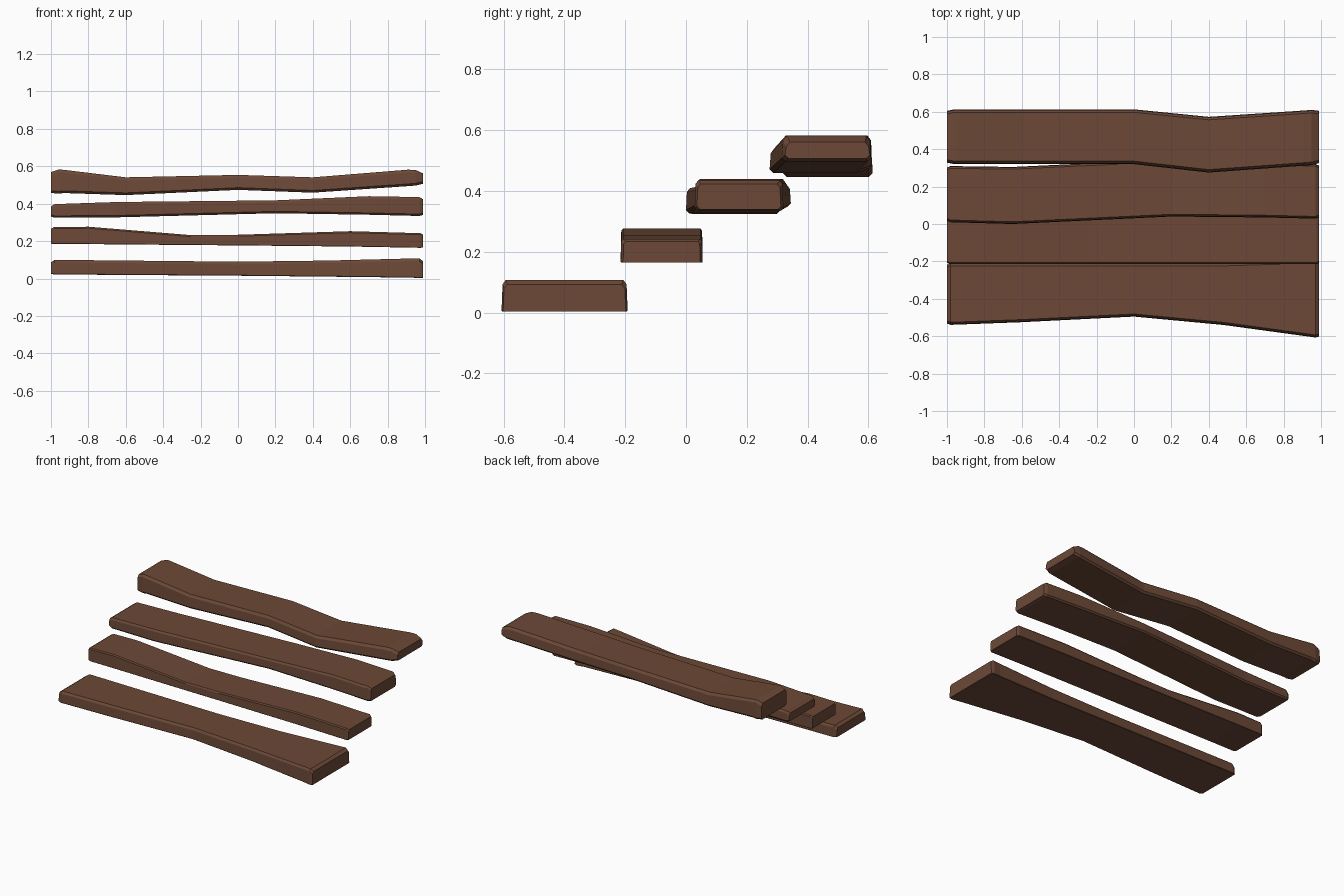
import bpy, bmesh

if "Cube" in bpy.data.objects:
    bpy.data.objects.remove(bpy.data.objects["Cube"])

wood = bpy.data.materials.new("brown_wood")
wood.diffuse_color = (0.15, 0.066, 0.038, 1)
wood.use_nodes = True
wood.node_tree.nodes["Principled BSDF"].inputs["Base Color"].default_value = wood.diffuse_color


def plank(name, stations, top_cut, low_cut, end_cut):
    """Loft a warped board through (x, y_front, y_back, z_low, z_top) stations."""
    bm = bmesh.new()
    s = list(stations)
    # chamfered ends: a shrunken ring at each tip, full section just inside
    def inside(a, b):
        t = end_cut / abs(b[0] - a[0])
        return tuple(p + (q - p) * t for p, q in zip(a, b))

    def tip(a):
        return (a[0], a[1] + .008, a[2] - .008, a[3] + low_cut * .6, a[4] - top_cut)

    s = [tip(s[0]), inside(s[0], s[1])] + s[1:-1] + [inside(s[-1], s[-2]), tip(s[-1])]
    rings = []
    for x, y0, y1, z0, z1 in s:
        t, l = top_cut, low_cut
        pts = [(y0 + l, z0), (y1 - l, z0), (y1, z0 + l), (y1 - t * .25, z1 - t),
               (y1 - t, z1), (y0 + t, z1), (y0 + t * .25, z1 - t), (y0, z0 + l)]
        rings.append([bm.verts.new((x, y, z)) for y, z in pts])
    for a, b in zip(rings, rings[1:]):
        for i in range(8):
            j = (i + 1) % 8
            bm.faces.new((a[i], a[j], b[j], b[i]))
    bm.faces.new(rings[0])
    bm.faces.new(rings[-1])
    bmesh.ops.recalc_face_normals(bm, faces=bm.faces)
    me = bpy.data.meshes.new(name)
    bm.to_mesh(me)
    bm.free()
    me.materials.append(wood)
    bpy.context.collection.objects.link(bpy.data.objects.new(name, me))


# lowest board, flaring toward the right front
plank("lowest_plank", [
    (-1, -.54, -.21, .022, .100), (-.6, -.525, -.21, .019, .096),
    (0, -.495, -.21, .015, .090), (.48, -.54, -.21, .010, .096),
    (.92, -.60, -.197, .005, .107), (.99, -.61, -.19, .002, .107)],
    .014, .003, .02)
# second board, straight sides with a raised left end
plank("second_plank", [
    (-1, -.215, .055, .185, .274), (-.8, -.215, .055, .184, .277),
    (-.25, -.215, .055, .179, .232), (0, -.215, .055, .177, .234),
    (.6, -.215, .055, .171, .253), (.99, -.215, .055, .164, .242)],
    .008, .002, .015)
# third board, bowed backward
plank("third_plank", [
    (-1, .01, .31, .325, .397), (-.65, 0, .305, .327, .409),
    (.2, .04, .345, .349, .418), (.7, .035, .33, .341, .440),
    (.99, .028, .32, .334, .435)],
    .012, .010, .02)
# top board, wavy with lifted ends
plank("top_plank", [
    (-1, .32, .613, .450, .585), (-.93, .32, .613, .457, .581),
    (-.6, .32, .613, .446, .541), (0, .32, .613, .474, .554),
    (.4, .275, .573, .459, .541), (.91, .312, .607, .494, .582),
    (.99, .318, .613, .500, .578)],
    .016, .012, .04)
